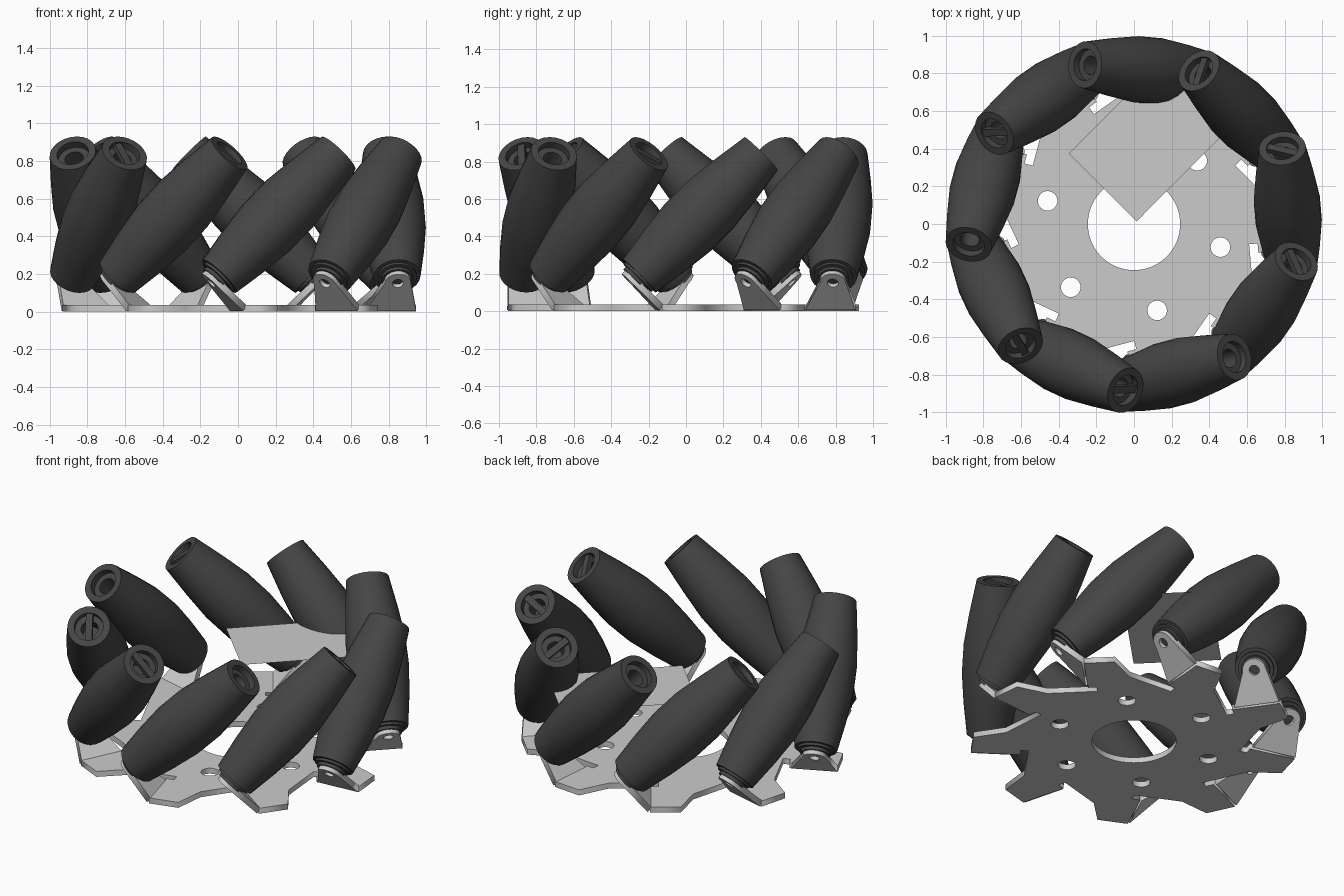
import bpy, bmesh
from math import sin, cos, pi, radians, sqrt
from mathutils import Matrix, Vector

if "Cube" in bpy.data.objects:
    bpy.data.objects.remove(bpy.data.objects["Cube"])

N = 9            # rollers
RC = 0.82        # radius of the roller centres
ZC = 0.51        # height of the roller centres
T = 0.0175       # half thickness of the sheet metal
UP = Vector((0, 0, 1))

rubber = bpy.data.materials.new("dark_rubber")
rubber.diffuse_color = (0.06, 0.06, 0.06, 1)
rubber.use_nodes = True
rubber.node_tree.nodes["Principled BSDF"].inputs["Base Color"].default_value = rubber.diffuse_color


def frame(theta):
    """Radial and tangential directions at an angle."""
    return Vector((cos(theta), sin(theta), 0)), Vector((-sin(theta), cos(theta), 0))


def matrix(x, y, z, loc):
    return Matrix.Translation(loc) @ Matrix((x, y, z)).transposed().to_4x4()


def circle(cx, cy, r, n=32):
    return [(cx + r * cos(2 * pi * i / n), cy + r * sin(2 * pi * i / n)) for i in range(n)]


def sheet_mesh(name, loops):
    """Flat sheet with holes, filled from closed outlines."""
    cu = bpy.data.curves.new(name, 'CURVE')
    cu.dimensions = '2D'
    cu.fill_mode = 'BOTH'
    cu.extrude = T
    for pts in loops:
        s = cu.splines.new('POLY')
        s.points.add(len(pts) - 1)
        for p, (x, y) in zip(s.points, pts):
            p.co = (x, y, 0, 1)
        s.use_cyclic_u = True
    tmp = bpy.data.objects.new(name, cu)
    bpy.context.collection.objects.link(tmp)
    dg = bpy.context.evaluated_depsgraph_get()
    me = bpy.data.meshes.new_from_object(tmp.evaluated_get(dg))
    bpy.data.objects.remove(tmp)
    return me


def add(name, me, mat=None):
    ob = bpy.data.objects.new(name, me)
    bpy.context.collection.objects.link(ob)
    if mat:
        ob.matrix_world = mat
    return ob


def lathe_mesh(name, profile, n=24):
    bm = bmesh.new()
    vs = [bm.verts.new((r, 0, z)) for r, z in profile]
    es = [bm.edges.new(e) for e in zip(vs, vs[1:])]
    bmesh.ops.spin(bm, geom=vs + es, axis=(0, 0, 1), cent=(0, 0, 0), angle=2 * pi, steps=n)
    bmesh.ops.remove_doubles(bm, verts=bm.verts, dist=1e-4)
    bmesh.ops.recalc_face_normals(bm, faces=bm.faces)
    for f in bm.faces:
        f.smooth = True
    for e in bm.edges:
        if len(e.link_faces) == 2 and e.calc_face_angle(0) > radians(30):
            e.smooth = False
    me = bpy.data.meshes.new(name)
    bm.to_mesh(me)
    bm.free()
    me.materials.append(rubber)
    return me


angles = [radians(45 + 360 / N * k) for k in range(N)]

# base plate: saw-toothed outline with relief notches, bore and bolt holes
outline = []
for a in angles:
    n, t = frame(a)
    outline += [n * p + t * u for p, u in ((0.645, -0.16), (0.645, -0.21), (0.93, -0.21), (0.93, -0.03))]
    n, t = frame(a + 2 * pi / N)
    outline += [n * 0.60 + t * u for u in (-0.45, -0.16)]
loops = [[(v.x, v.y) for v in outline], circle(0, 0, 0.245, 64)]
for i in range(6):
    a = radians(45 + 60 * i)
    loops.append(circle(0.475 * cos(a), 0.475 * sin(a), 0.052, 24))
add("base_plate", sheet_mesh("base_plate", loops)).location.z = T

# bent tab that carries the roller axle
tab = [(0.66, 0), (0.93, 0)] + [(RC + 0.07 * cos(a), 0.205 + 0.07 * sin(a))
                               for a in (radians(20 * i) for i in range(10))]
tab_mesh = sheet_mesh("roller_tab", [tab, circle(RC, 0.205, 0.03, 20)])

# barrel roller with a neck at the bottom and a stepped recess at the top
roller_mesh = lathe_mesh("roller", [
    (0, -0.49), (0.085, -0.49), (0.085, -0.47), (0.105, -0.47), (0.105, -0.455), (0.125, -0.455),
    (0.155, -0.27), (0.176, -0.09), (0.176, 0.09), (0.155, 0.27), (0.125, 0.47),
    (0.085, 0.47), (0.085, 0.43), (0.05, 0.43), (0.05, 0.33), (0, 0.33)])

# bar lying across the recess of some rollers
bm = bmesh.new()
bmesh.ops.create_cube(bm, size=1, matrix=Matrix.Translation((0, 0, 0.445)) @ Matrix.Diagonal((0.17, 0.04, 0.03, 1)))
bar_mesh = bpy.data.meshes.new("recess_bar")
bm.to_mesh(bar_mesh)
bm.free()
bar_mesh.materials.append(rubber)

for k, a in enumerate(angles):
    n, t = frame(a)
    axis = (t + UP) / sqrt(2)
    m = matrix(n, axis.cross(n), axis, n * RC + UP * ZC)
    add(f"roller_{k}", roller_mesh, m)
    if k not in (1, 3, 6):
        add(f"recess_bar_{k}", bar_mesh, m @ Matrix.Rotation(radians(35 + 15 * k), 4, 'Z'))
    y = (UP - t) / sqrt(2)
    add(f"roller_tab_{k}", tab_mesh, matrix(n, y, n.cross(y), t * -0.21 + UP * T))

# thin flat panel at mid height, from the centre out to one roller
n, t = frame(radians(45))
bm = bmesh.new()
bm.faces.new([bm.verts.new(n * p + t * u + UP * ZC)
              for p, u in ((0.02, 0), (RC, 0), (RC, 0.51), (0.02, 0.51))])
me = bpy.data.meshes.new("mid_panel")
bm.to_mesh(me)
bm.free()
add("mid_panel", me)
